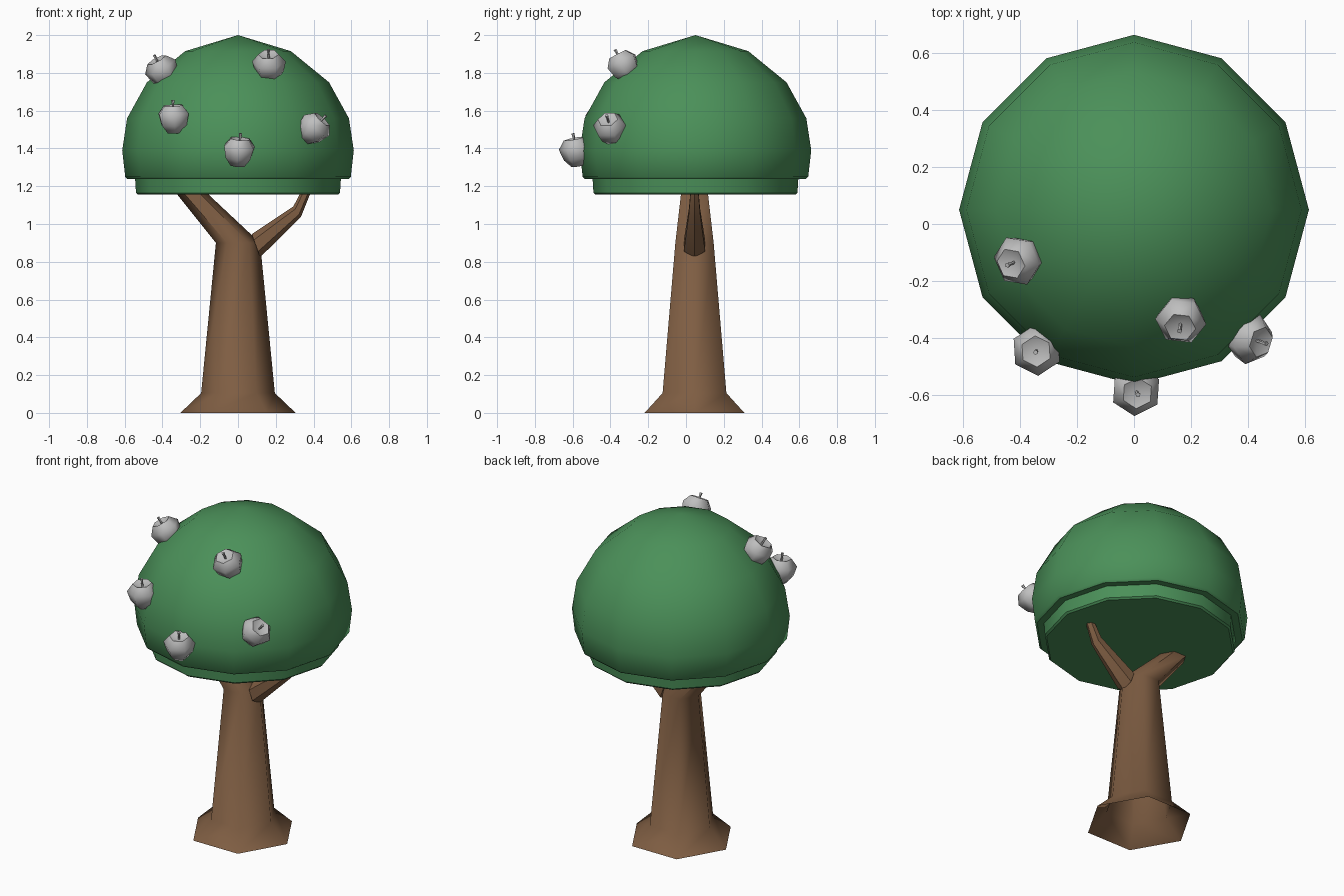
import bpy
import math
from mathutils import Vector

cube = bpy.data.objects.get("Cube")
if cube:
    bpy.data.objects.remove(cube, do_unlink=True)

CY = 0.05  # the tree axis sits slightly behind the origin


def material(name, rgb):
    m = bpy.data.materials.new(name)
    m.use_nodes = True
    m.diffuse_color = (*rgb, 1)
    m.node_tree.nodes["Principled BSDF"].inputs["Base Color"].default_value = (*rgb, 1)
    return m


leaf = material("leaf_green", (0.07, 0.28, 0.10))
bark = material("bark_brown", (0.21, 0.11, 0.055))
pale = material("fruit_grey", (0.52, 0.52, 0.52))


def loft(name, rings, sides, mat, angle, caps=(True, True)):
    """Skin rings given as (centre, radius, tilt about y); radius 0 is a tip."""
    verts, loops, faces = [], [], []
    for (x, y, z), r, tilt in rings:
        n = sides if r else 1
        loops.append([len(verts) + i for i in range(n)])
        for i in range(n):
            a = math.tau * i / sides
            c = r * math.cos(a)
            verts.append((x + c * math.cos(tilt), y + r * math.sin(a), z - c * math.sin(tilt)))
    for lo, hi in zip(loops, loops[1:]):
        for i in range(sides):
            j = (i + 1) % sides
            quad = [lo[i % len(lo)], lo[j % len(lo)], hi[j % len(hi)], hi[i % len(hi)]]
            faces.append(list(dict.fromkeys(quad)))
    if caps[0] and len(loops[0]) > 1:
        faces.append(loops[0][::-1])
    if caps[1] and len(loops[-1]) > 1:
        faces.append(loops[-1])
    mesh = bpy.data.meshes.new(name)
    mesh.from_pydata(verts, [], faces)
    mesh.materials.append(mat)
    obj = bpy.data.objects.new(name, mesh)
    bpy.context.collection.objects.link(obj)
    bpy.ops.object.select_all(action="DESELECT")
    obj.select_set(True)
    bpy.context.view_layer.objects.active = obj
    bpy.ops.object.shade_smooth_by_angle(angle=math.radians(angle))
    return obj


def lathe(name, profile, sides, mat, angle, y=0.0):
    return loft(name, [((0, y, z), r, 0) for r, z in profile], sides, mat, angle)


# Canopy: dome with a narrower skirt below
lathe("canopy_dome", [(0.585, 1.238), (0.597, 1.25), (0.613, 1.39), (0.587, 1.56),
                      (0.482, 1.75), (0.28, 1.915), (0, 2.0)], 12, leaf, 40, CY)
lathe("canopy_skirt", [(0.53, 1.155), (0.54, 1.165), (0.545, 1.245)], 12, leaf, 40, CY)

# Trunk: flared open foot, taper, then a bend into the main limb
loft("trunk", [((0, CY - 0.005, 0), 0.305, 0), ((0, CY - 0.005, 0.105), 0.195, 0),
               ((0, CY - 0.005, 0.9), 0.117, 0), ((-0.238, CY - 0.005, 1.155), 0.083, 0),
               ((-0.28, CY - 0.005, 1.2), 0.078, 0)], 6, bark, 62, (False, True))

# Side branch with a knee
branch = loft("side_branch", [((0.095, 0, 0.885), 0.067, 0), ((0.313, 0, 1.065), 0.036, 0),
                              ((0.365, 0, 1.18), 0.024, 0)], 6, bark, 50)
bpy.data.objects.remove(branch, do_unlink=True)
tilts = [math.radians(a) for a in (70, 55, 20)]
sections = zip([(0.095, 0.885), (0.313, 1.065), (0.365, 1.18)], [0.058, 0.031, 0.021], tilts)
loft("side_branch", [((x, CY - 0.005, z), r * 1.12, t) for (x, z), r, t in sections], 6, bark, 50)

# Fruit: six-sided body with a dimple, and a thin stem; (position, up direction)
body = [(0, -0.07), (0.042, -0.078), (0.075, -0.035), (0.09, 0.025), (0.055, 0.068), (0, 0.045)]
fruits = [((-0.40, -0.125, 1.81), (-0.45, -0.2, 0.85)),
          ((0.165, -0.33, 1.838), (-0.05, -0.45, 0.85)),
          ((-0.34, -0.44, 1.56), (-0.05, -0.1, 1)),
          ((0.40, -0.40, 1.505), (0.65, -0.2, 0.7)),
          ((0.005, -0.58, 1.385), (0.1, -0.2, 1))]
for i, (pos, up) in enumerate(fruits, 1):
    turn = Vector(up).to_track_quat("Z", "Y")
    parts = [lathe(f"fruit_{i}", body, 6, pale, 70),
             lathe(f"fruit_stem_{i}", [(0.006, 0.04), (0.006, 0.07), (0.009, 0.097)], 5, pale, 50)]
    for part in parts:
        part.rotation_mode = "QUATERNION"
        part.rotation_quaternion = turn
        part.location = pos
